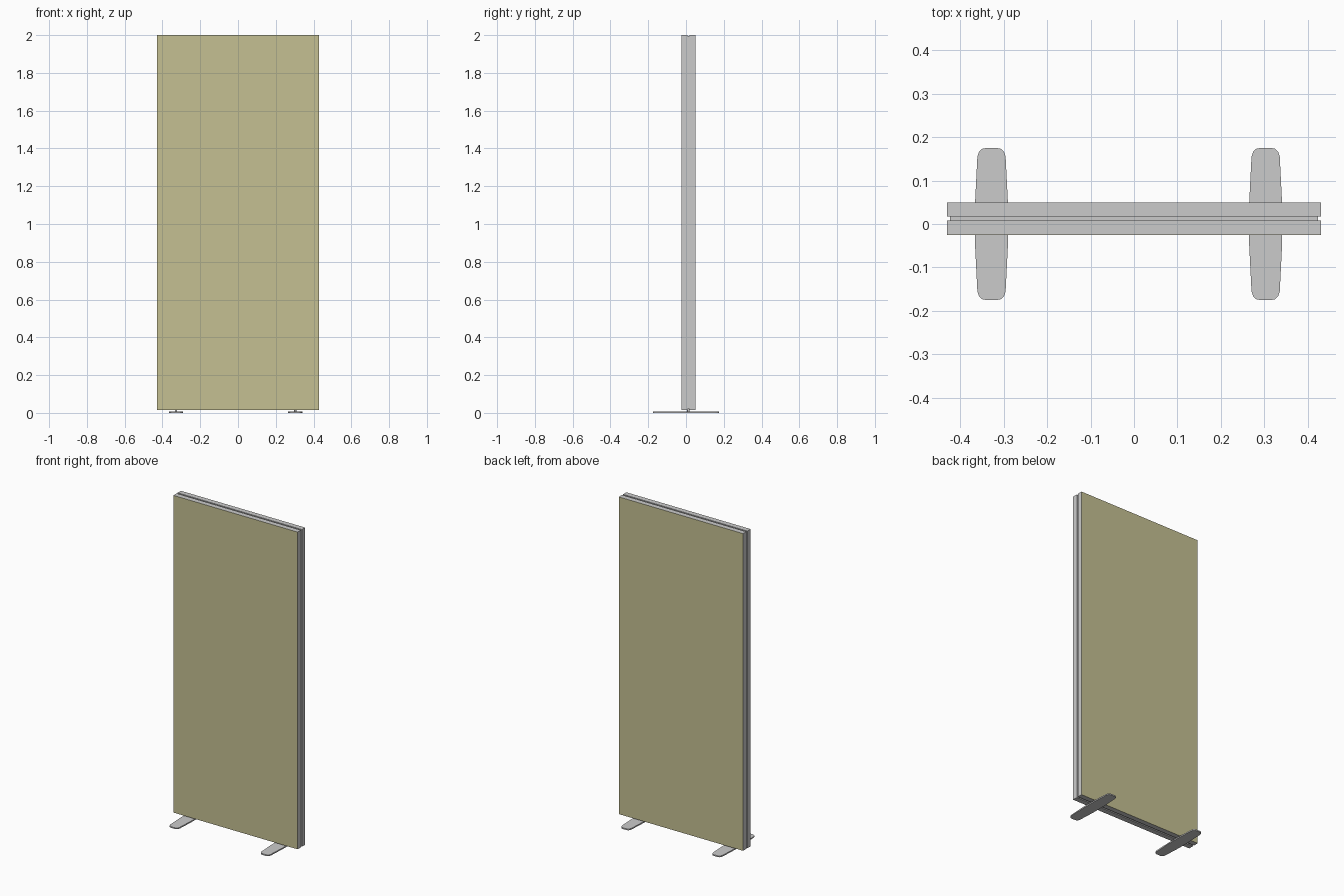
import bpy, bmesh

if "Cube" in bpy.data.objects:
    bpy.data.objects.remove(bpy.data.objects["Cube"])

W, Z0, Z1 = 0.43, 0.015, 2.0      # half width, bottom, top
Y0, Y1 = -0.025, 0.05             # front and back of the panel
YC = (Y0 + Y1) / 2

def finish(name, bm, mat=None):
    bmesh.ops.recalc_face_normals(bm, faces=bm.faces)
    me = bpy.data.meshes.new(name)
    bm.to_mesh(me)
    bm.free()
    ob = bpy.data.objects.new(name, me)
    bpy.context.collection.objects.link(ob)
    if mat:
        me.materials.append(mat)
    return ob

# Mitred frame: grooved bar profile (inset from outer edge, y) swept round a rectangle
g, depth, bar = 0.005, 0.006, 0.03
e = 0.0008
profile = [(0, Y0 + e), (0, YC - g), (depth, YC - g), (depth, YC + g),
           (0, YC + g), (0, Y1 - e), (bar, Y1 - e), (bar, Y0 + e)]
bm = bmesh.new()
rings = []
for sx, sz in ((-1, 0), (1, 0), (1, 1), (-1, 1)):
    rings.append([bm.verts.new((sx * (W - d), y, Z1 - d if sz else Z0 + d))
                  for d, y in profile])
n = len(profile)
for i in range(4):
    a, b = rings[i], rings[(i + 1) % 4]
    for j in range(n):
        k = (j + 1) % n
        bm.faces.new((a[j], a[k], b[k], b[j]))
finish("frame", bm)

# Fabric sheets on both sides
fabric = bpy.data.materials.new("fabric")
fabric.diffuse_color = (0.56, 0.53, 0.29, 1)
fabric.use_nodes = True
fabric.node_tree.nodes["Principled BSDF"].inputs["Base Color"].default_value = fabric.diffuse_color
for name, y in (("front_fabric", Y0), ("back_fabric", Y1)):
    bm = bmesh.new()
    t = e if y == Y0 else -e
    bmesh.ops.create_cube(bm, size=1)
    for v in bm.verts:
        v.co = (v.co.x * 2 * W, y + t * (v.co.y + 0.5) if t > 0 else y + t * (0.5 - v.co.y),
                (Z0 + Z1) / 2 + v.co.z * (Z1 - Z0))
    finish(name, bm, fabric)

# Flat tapered feet, quarter outline mirrored four ways
quarter = [(0.038, 0.045), (0.0325, 0.155), (0.029, 0.166), (0.022, 0.173), (0.012, 0.175)]
outline = (quarter + [(-x, y) for x, y in reversed(quarter)]
           + [(-x, -y) for x, y in quarter] + [(x, -y) for x, y in reversed(quarter)])
for name, cx in (("left_foot", -0.328), ("right_foot", 0.303)):
    bm = bmesh.new()
    face = bm.faces.new([bm.verts.new((cx + x, y, 0)) for x, y in outline])
    ext = bmesh.ops.extrude_face_region(bm, geom=[face])
    for v in ext["geom"]:
        if isinstance(v, bmesh.types.BMVert):
            v.co.z = 0.008
    finish(name, bm)
    # Small bolt joining foot and frame
    bpy.ops.mesh.primitive_cylinder_add(vertices=16, radius=0.006, depth=0.016,
                                        location=(cx, YC, 0.015))
    bpy.context.object.name = name + "_bolt"
    bpy.ops.object.shade_smooth_by_angle()
